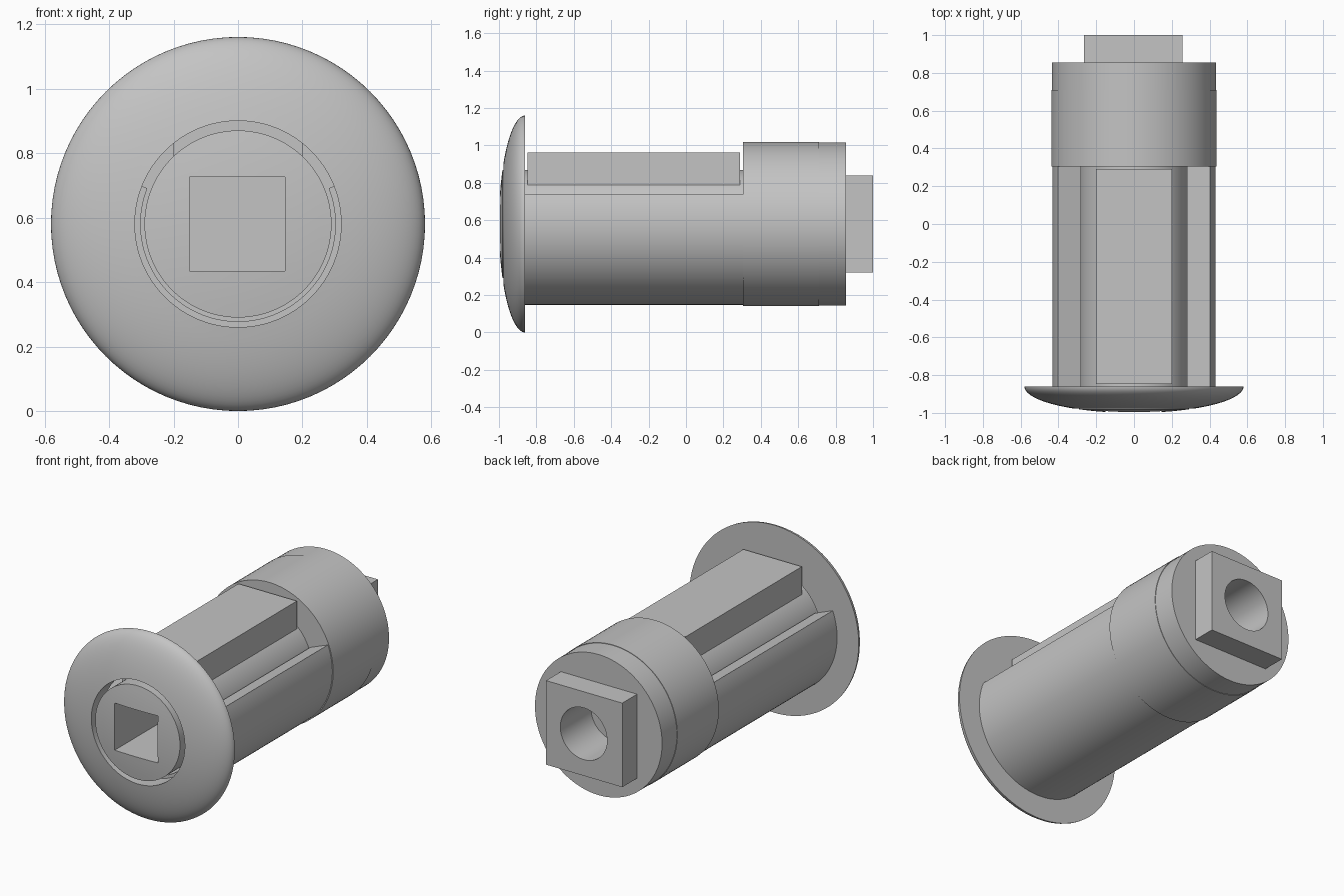
import bpy, bmesh
from math import cos, sin, pi, sqrt, radians
from mathutils import Matrix, Vector

cube = bpy.data.objects.get("Cube")
if cube:
    bpy.data.objects.remove(cube, do_unlink=True)

AXIS_Z = 0.58          # height of the long axis
HEAD_R, HEAD_BACK, HEAD_DEPTH = 0.58, -0.86, 0.14

grey = bpy.data.materials.new("plain grey")
grey.use_nodes = True
colour = (0.55, 0.55, 0.55, 1)
grey.diffuse_color = colour
grey.node_tree.nodes["Principled BSDF"].inputs["Base Color"].default_value = colour


def finish(name, bm):
    bmesh.ops.remove_doubles(bm, verts=bm.verts, dist=1e-5)
    bmesh.ops.recalc_face_normals(bm, faces=bm.faces)
    mesh = bpy.data.meshes.new(name)
    bm.to_mesh(mesh)
    bm.free()
    mesh.materials.append(grey)
    obj = bpy.data.objects.new(name, mesh)
    bpy.context.scene.collection.objects.link(obj)
    return obj


def smooth(obj):
    obj.data.shade_smooth()
    obj.data.set_sharp_from_angle(angle=radians(30))


def revolve(name, profile, start=0, sweep=2 * pi, steps=96):
    """Turn a closed (radius, y) profile about the long axis."""
    bm = bmesh.new()
    rings = []
    for i in range(steps + 1):
        a = start + sweep * i / steps
        rings.append([bm.verts.new((r * cos(a), y, AXIS_Z + r * sin(a)))
                      for r, y in profile])
    n = len(profile)
    for one, two in zip(rings, rings[1:]):
        for j in range(n):
            k = (j + 1) % n
            if profile[j][0] + profile[k][0] > 0:
                quad = [one[j], one[k], two[k], two[j]]
                if profile[j][0] == 0:
                    quad.pop()
                elif profile[k][0] == 0:
                    quad.pop(2)
                bm.faces.new(quad)
    if sweep < 2 * pi - 0.01:
        bm.faces.new(rings[0])
        bm.faces.new(rings[-1])
    obj = finish(name, bm)
    smooth(obj)
    return obj


def box(name, low, high):
    low, high = Vector(low), Vector(high)
    bm = bmesh.new()
    bmesh.ops.create_cube(bm, size=1, matrix=Matrix.Translation((low + high) / 2)
                          @ Matrix.Diagonal((*(high - low), 1)))
    return finish(name, bm)


def cut(obj, cutter):
    mod = obj.modifiers.new("cut", "BOOLEAN")
    mod.operation, mod.solver, mod.object = "DIFFERENCE", "EXACT", cutter
    bpy.context.view_layer.objects.active = obj
    bpy.ops.object.modifier_apply(modifier=mod.name)
    bpy.data.objects.remove(cutter, do_unlink=True)
    smooth(obj)


def dome(r):
    return (r, HEAD_BACK - HEAD_DEPTH * sqrt(max(0, 1 - (r / HEAD_R) ** 2)))


# Domed head with a round opening
hole_r = 0.32
arc = [dome(HEAD_R * sin(pi / 2 * i / 24)) for i in range(25)]
revolve("domed_head", [(hole_r, HEAD_BACK), dome(hole_r)]
        + [p for p in arc if p[0] > hole_r + 0.005])

# Inner core with a domed front and a square socket
core_r = 0.29
core = revolve("inner_core", [dome(core_r * i / 8) for i in range(9)]
               + [(core_r, 0.4), (0, 0.4)])
cut(core, box("socket_cutter", (-0.15, -1.1, 0.435), (0.146, -0.4, 0.726)))

# Outer sleeve, open along the top with radial edges
opening = radians(21.5)
revolve("outer_sleeve", [(0.302, HEAD_BACK), (0.432, HEAD_BACK), (0.432, 0.31), (0.302, 0.31)],
        pi - opening, pi + 2 * opening, 72)

# Key bar standing on the core
box("key_bar", (-0.2, -0.847, 0.75), (0.2, 0.29, 0.962))

# Rear collar with a faint step and a blind round bore
bore_r, bore_floor = 0.16, 0.7
revolve("rear_collar", [(0, 0.305), (0.438, 0.305), (0.438, 0.71), (0.435, 0.71),
                        (0.435, 0.855), (bore_r, 0.855), (bore_r, bore_floor), (0, bore_floor)])

# Square rear lug with the bore through it
lug = box("square_lug", (-0.264, 0.855, 0.32), (0.258, 1.0, 0.84))
cut(lug, revolve("bore_cutter", [(0, 0.6), (bore_r, 0.6), (bore_r, 1.1), (0, 1.1)]))
